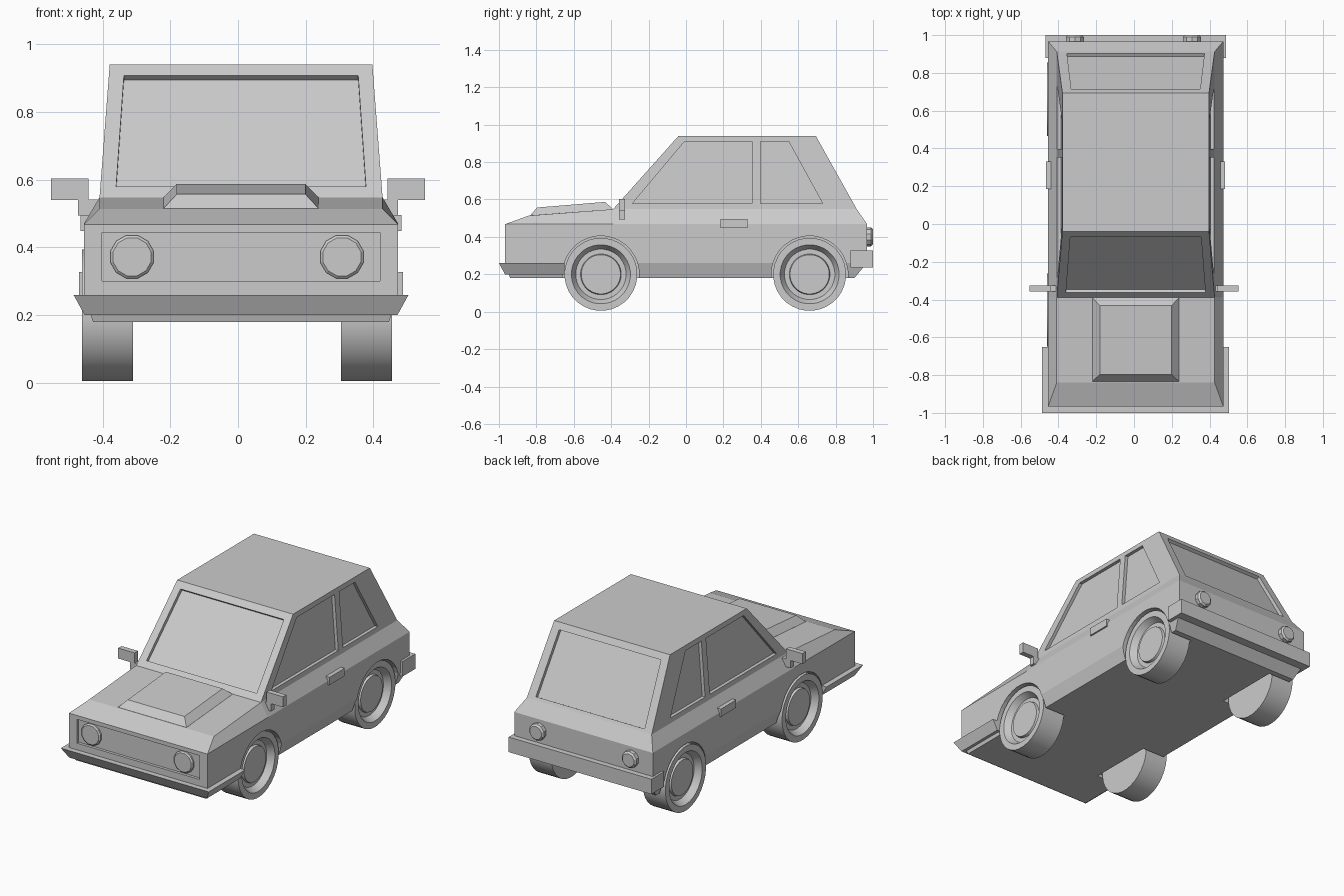
import bpy, bmesh, math
from mathutils import Vector

if "Cube" in bpy.data.objects:
    bpy.data.objects.remove(bpy.data.objects["Cube"])

CX = 0.009       # centre line of the body shell
WX = -0.003      # centre line of wheels and lamps


def finish(name, bm, x=0.0, smooth=False):
    bmesh.ops.recalc_face_normals(bm, faces=bm.faces)
    me = bpy.data.meshes.new(name)
    bm.to_mesh(me)
    bm.free()
    ob = bpy.data.objects.new(name, me)
    ob.location.x = x
    bpy.context.collection.objects.link(ob)
    if smooth:
        bpy.ops.object.select_all(action='DESELECT')
        ob.select_set(True)
        bpy.context.view_layer.objects.active = ob
        bpy.ops.object.shade_smooth_by_angle(angle=math.radians(30))
    return ob


def loft(bm, rings):
    """Closed solid through rings with equal point counts."""
    vs = [[bm.verts.new(p) for p in r] for r in rings]
    n = len(vs[0])
    for a, b in zip(vs, vs[1:]):
        for i in range(n):
            j = (i + 1) % n
            bm.faces.new((a[i], a[j], b[j], b[i]))
    bm.faces.new(vs[0][::-1])
    bm.faces.new(vs[-1])


def lathe(bm, profile, n, axis, origin, sign=1):
    """Spin (radius, offset) pairs about the x or y axis."""
    rings = []
    for r, a in profile:
        ring = []
        for i in range(n):
            t = math.tau * (i + 0.5) / n
            c, s = r * math.cos(t), r * math.sin(t)
            p = (a * sign, c, s) if axis == 'X' else (c, a * sign, s)
            ring.append(Vector(p) + Vector(origin))
        rings.append(ring)
    loft(bm, rings)


def prism(bm, pts, d):
    """Extrude a polygon both ways along the vector d."""
    d = Vector(d)
    loft(bm, [[Vector(p) - d for p in pts], [Vector(p) + d for p in pts]])


def rect(w, y0, y1, z0, z1=None):
    z1 = z0 if z1 is None else z1
    return [(-w, y0, z0), (w, y0, z0), (w, y1, z1), (-w, y1, z1)]


def box(bm, x0, x1, y0, y1, z0, z1):
    loft(bm, [[(x0, y0, z), (x1, y0, z), (x1, y1, z), (x0, y1, z)]
              for z in (z0, z1)])


# body shell: lower tub rings split at the windscreen base, then the cabin
YM = -0.39


def tub_ring(w, yf, yr, zf, zm, zr):
    return [(-w, yf, zf), (w, yf, zf), (w, YM, zm),
            (w, yr, zr), (-w, yr, zr), (-w, YM, zm)]


bm = bmesh.new()
rings = [tub_ring(0.437, -0.94, 0.90, 0.18, 0.18, 0.18),
         tub_ring(0.464, -0.967, 0.967, 0.26, 0.26, 0.26),
         tub_ring(0.464, -0.967, 0.967, 0.468, 0.47, 0.47),
         tub_ring(0.418, -0.84, 0.913, 0.514, 0.548, 0.548)]
vs = [[bm.verts.new(p) for p in r] for r in rings]
for a, b in zip(vs, vs[1:]):
    for i in range(6):
        j = (i + 1) % 6
        bm.faces.new((a[i], a[j], b[j], b[i]))
bm.faces.new(vs[0])
top = vs[-1]
bm.faces.new((top[0], top[1], top[2], top[5]))            # bonnet
base = [top[5], top[2], top[3], top[4]]
roof = [bm.verts.new(p) for p in rect(0.388, -0.04, 0.694, 0.94)]
for i in range(4):
    j = (i + 1) % 4
    bm.faces.new((base[i], base[j], roof[j], roof[i]))
bm.faces.new(roof)
body = finish("body", bm, CX)

# cutter: window recesses, grille recess and wheel arches
WHEELS = (-0.455, 0.661)
bm = bmesh.new()


def front_y(z):
    return YM + 0.35 * (z - 0.548) / 0.392


def rear_y(z):
    return 0.913 - 0.219 * (z - 0.548) / 0.392


for w0, w1, z0, z1, fy, d in (
        (0.369, 0.346, 0.58, 0.908, front_y, Vector((0, 0.746, -0.666))),
        (0.364, 0.341, 0.565, 0.904, rear_y, Vector((0, -0.873, -0.487)))):
    prism(bm, [(-w0, fy(z0), z0), (w0, fy(z0), z0),
               (w1, fy(z1), z1), (-w1, fy(z1), z1)], d * 0.02)
side_windows = ([(-0.287, 0.578), (0.353, 0.578), (0.353, 0.91), (-0.008, 0.91)],
                [(0.398, 0.578), (0.731, 0.578), (0.549, 0.91), (0.398, 0.91)])
for s in (-1, 1):
    for quad in side_windows:
        prism(bm, [(s * (0.418 - 0.0765 * (z - 0.548)), y, z) for y, z in quad],
              (0.02, 0, 0))
    for y in WHEELS:
        lathe(bm, [(0.205, 0.29), (0.205, 0.6)], 32, 'X', (0, y, 0.2), s)
box(bm, -0.411, 0.411, -1.1, -0.95, 0.30, 0.444)
cutter = finish("recess_cutter", bm, CX)
cutter.hide_render = True
cutter.hide_viewport = False
cutter.display_type = 'WIRE'
mod = body.modifiers.new("recesses", 'BOOLEAN')
mod.operation = 'DIFFERENCE'
mod.solver = 'EXACT'
mod.object = cutter
# bake the recesses, then drop the cutter
bpy.context.view_layer.update()
baked = bpy.data.meshes.new_from_object(
    body.evaluated_get(bpy.context.evaluated_depsgraph_get()))
body.modifiers.clear()
body.data = baked
bpy.data.objects.remove(cutter)

# raised bonnet panel
bm = bmesh.new()
loft(bm, [rect(0.229, -0.833, -0.39, 0.505, 0.54),
          rect(0.229, -0.833, -0.39, 0.515, 0.548),
          rect(0.19, -0.796, -0.432, 0.557, 0.587)])
finish("bonnet_panel", bm, CX)

# front bumper wedge and rear bumper bar
bm = bmesh.new()
loft(bm, [rect(0.462, -0.968, -0.65, 0.2), rect(0.495, -1.0, -0.65, 0.26)])
finish("front_bumper", bm, CX)
bm = bmesh.new()
box(bm, -0.478, 0.478, 0.88, 1.0, 0.236, 0.327)
finish("rear_bumper", bm, CX)

# wheels: tyre with dished rim and raised hub
tyre = [(0.195, 0.307), (0.195, 0.458), (0.158, 0.458), (0.135, 0.42),
        (0.109, 0.42), (0.105, 0.435)]
for end, y in zip(("front", "rear"), WHEELS):
    for side, s in (("left", -1), ("right", 1)):
        bm = bmesh.new()
        lathe(bm, tyre, 32, 'X', (0, y, 0.2), s)
        finish(f"{end}_{side}_wheel", bm, WX, smooth=True)

# lamps, door handles and door mirrors on both sides
for side, s in (("left", -1), ("right", 1)):
    bm = bmesh.new()
    lathe(bm, [(0.066, -0.93), (0.066, -0.959), (0.058, -0.966)],
          12, 'Y', (s * 0.31, 0, 0.372))
    finish(f"{side}_headlamp", bm, WX)

    bm = bmesh.new()
    lathe(bm, [(0.05, 0.95), (0.05, 0.99), (0.04, 1.0)],
          10, 'Y', (s * 0.31, 0, 0.40))
    finish(f"{side}_tail_lamp", bm, WX)

    bm = bmesh.new()
    box(bm, *sorted((s * 0.44, s * 0.474)), 0.185, 0.33, 0.448, 0.495)
    finish(f"{side}_door_handle", bm, CX)

    bm = bmesh.new()
    box(bm, *sorted((s * 0.442, s * 0.552)), -0.358, -0.326, 0.54, 0.603)
    box(bm, *sorted((s * 0.41, s * 0.473)), -0.358, -0.326, 0.494, 0.541)
    finish(f"{side}_door_mirror", bm)
